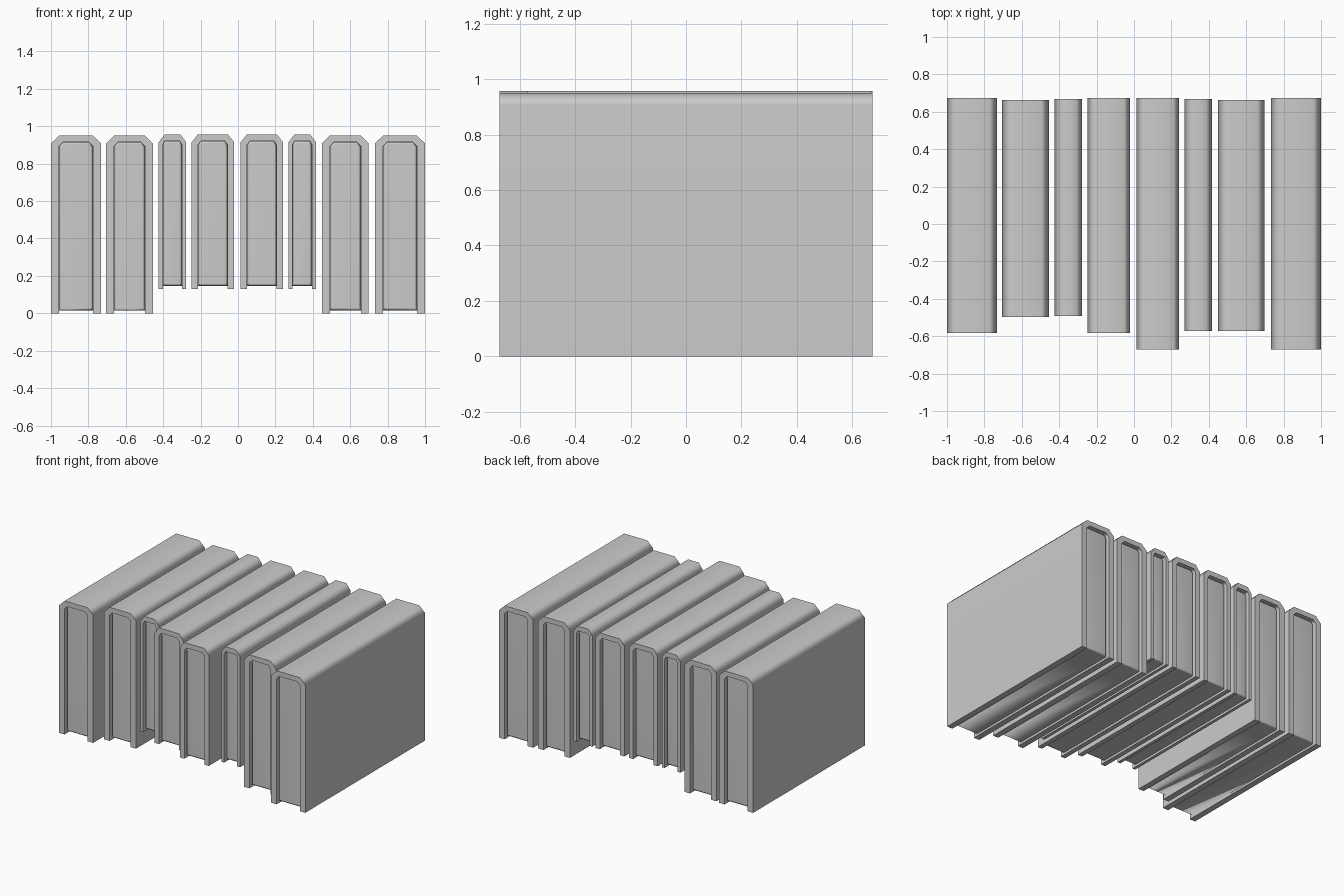
import bpy, bmesh, math

if "Cube" in bpy.data.objects:
    bpy.data.objects.remove(bpy.data.objects["Cube"])


def extrude_profile(name, profile, y0, y1, end_bevel=0.0):
    """Extrude an x/z outline along y, optionally softening the end rims."""
    bm = bmesh.new()
    face = bm.faces.new([bm.verts.new((x, y0, z)) for x, z in profile])
    res = bmesh.ops.extrude_face_region(bm, geom=[face])
    for v in res["geom"]:
        if isinstance(v, bmesh.types.BMVert):
            v.co.y = y1
    bmesh.ops.recalc_face_normals(bm, faces=bm.faces)
    if end_bevel:
        rims = [e for e in bm.edges if abs(e.verts[0].co.y - e.verts[1].co.y) < 1e-6]
        bmesh.ops.bevel(bm, geom=rims, offset=end_bevel, segments=1, affect='EDGES')
    mesh = bpy.data.meshes.new(name)
    bm.to_mesh(mesh)
    bm.free()
    obj = bpy.data.objects.new(name, mesh)
    bpy.context.collection.objects.link(obj)
    bpy.context.view_layer.objects.active = obj
    obj.select_set(True)
    bpy.ops.object.shade_smooth_by_angle(angle=math.radians(60))
    obj.select_set(False)
    mod = obj.modifiers.new("weighted_normals", 'WEIGHTED_NORMAL')
    mod.keep_sharp = True
    return obj


def arch(x0, x1, z0, z1, cx, cz):
    """Outline with chamfered top corners, from bottom left to bottom right."""
    return [(x0, z0), (x0, z1 - cz), (x0 + cx, z1),
            (x1 - cx, z1), (x1, z1 - cz), (x1, z0)]


def book(i, x0, x1, y0, y1, z0, z1, t):
    # Cover: spine on top, boards on both sides
    outer = arch(x0, x1, z0, z1, max(t, 0.032), 0.042)
    inner = arch(x0 + t, x1 - t, z0, z1 - 0.035, t * 0.5, 0.022)
    extrude_profile(f"book_cover_{i}", outer + inner[::-1], y0, y1)
    # Pages: recessed block between the boards
    pages = arch(x0 + t, x1 - t, z0 + 0.016, z1 - 0.035, t * 0.5, 0.022)
    extrude_profile(f"book_pages_{i}", pages, y0 + 0.018, y1 - 0.018, 0.012)


# Row of books: x range, y range, z range, board thickness
BOOKS = [
    (-1.00, -0.732, -0.583, 0.673, 0.00, 0.95, 0.043),
    (-0.705, -0.455, -0.497, 0.664, 0.00, 0.95, 0.042),
    (-0.424, -0.277, -0.493, 0.668, 0.13, 0.957, 0.022),
    (-0.248, -0.021, -0.583, 0.673, 0.13, 0.957, 0.034),
    (0.014, 0.241, -0.672, 0.673, 0.13, 0.957, 0.034),
    (0.270, 0.417, -0.573, 0.668, 0.13, 0.957, 0.022),
    (0.449, 0.699, -0.573, 0.664, 0.00, 0.95, 0.042),
    (0.732, 1.00, -0.672, 0.673, 0.00, 0.95, 0.043),
]
for n, spec in enumerate(BOOKS, 1):
    book(n, *spec)
